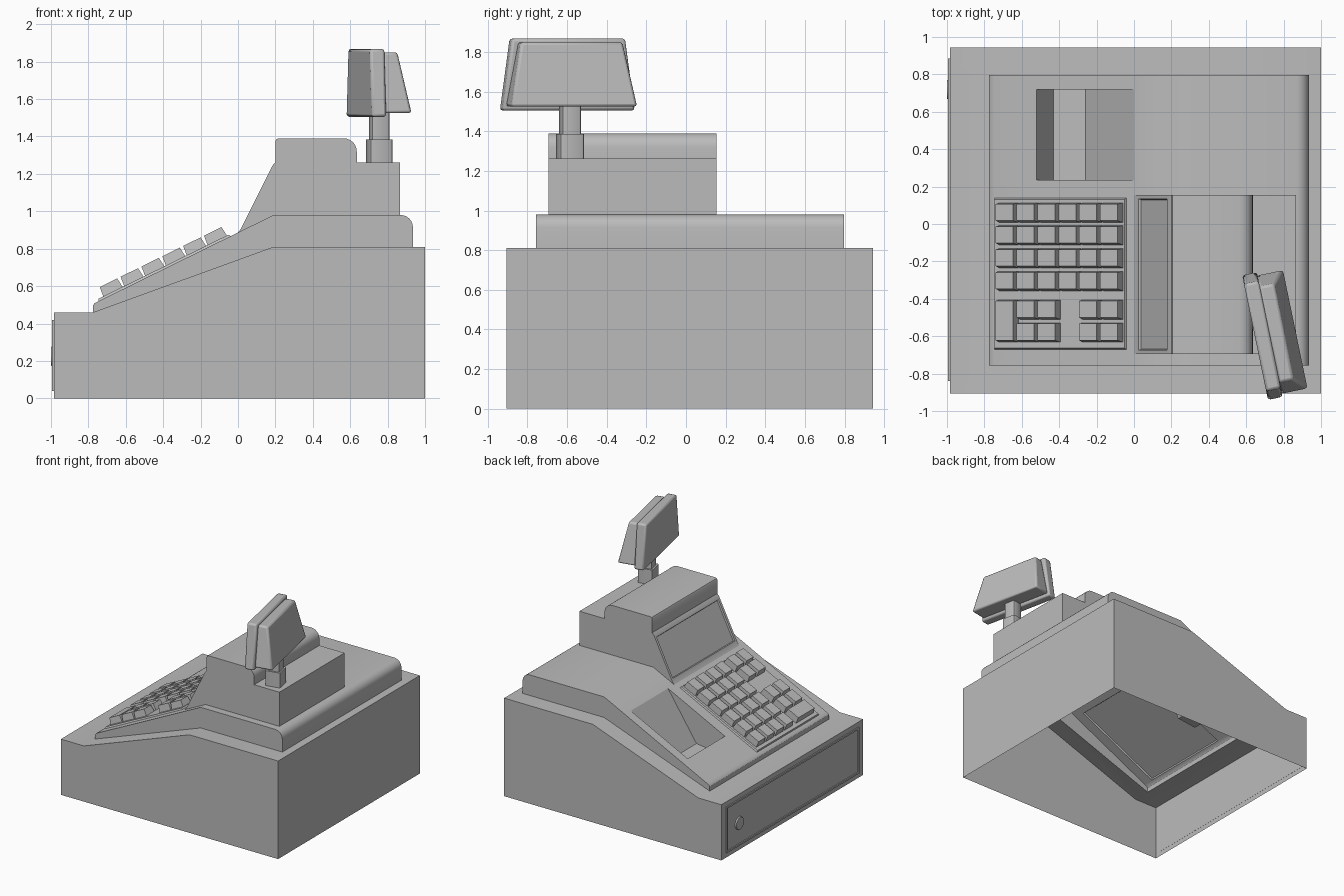
import bpy, bmesh, math
from mathutils import Matrix, Vector

if "Cube" in bpy.data.objects:
    bpy.data.objects.remove(bpy.data.objects["Cube"])

grey = bpy.data.materials.new("grey plastic")
grey.diffuse_color = (0.5, 0.5, 0.5, 1)
grey.use_nodes = True
grey.node_tree.nodes["Principled BSDF"].inputs["Base Color"].default_value = grey.diffuse_color


def finish(bm, name, bevel=0, flip=False):
    bmesh.ops.remove_doubles(bm, verts=bm.verts, dist=1e-5)
    bmesh.ops.recalc_face_normals(bm, faces=bm.faces)
    if flip:
        bmesh.ops.reverse_faces(bm, faces=bm.faces)
    me = bpy.data.meshes.new(name)
    bm.to_mesh(me)
    bm.free()
    me.materials.append(grey)
    ob = bpy.data.objects.new(name, me)
    bpy.context.collection.objects.link(ob)
    if bevel:
        mod = ob.modifiers.new("bevel", 'BEVEL')
        mod.width, mod.segments = bevel, 2
    bpy.ops.object.select_all(action='DESELECT')
    ob.select_set(True)
    bpy.context.view_layer.objects.active = ob
    bpy.ops.object.shade_smooth_by_angle(angle=math.radians(31))
    return ob


def shell(path, ys, under=(), holes=()):
    """Sweep an open x-z path along y; leave holes given as (x0, x1, y0, y1)."""
    bm = bmesh.new()
    rows = [[bm.verts.new((x, y, z)) for x, z in path] for y in ys]
    e = 1e-4
    for a, b, y0, y1 in zip(rows, rows[1:], ys, ys[1:]):
        for i in range(len(path) - 1):
            xa, xb = path[i][0], path[i + 1][0]
            if any(xb - xa > e and xa > h[0] - e and xb < h[1] + e
                   and y0 > h[2] - e and y1 < h[3] + e for h in holes):
                continue
            bm.faces.new((a[i], a[i + 1], b[i + 1], b[i]))
    for row, y in ((rows[0], ys[0]), (rows[-1], ys[-1])):
        bm.faces.new(row + [bm.verts.new((x, y, z)) for x, z in under])
    return bm


def block(bm, base, top, z0, z1, m=Matrix(), bottom=True):
    """Tapered box; base and top are (x0, x1, y0, y1)."""
    rings = []
    for (x0, x1, y0, y1), z in ((base, z0), (top, z1)):
        rings.append([bm.verts.new(m @ Vector(p)) for p in
                      ((x0, y0, z), (x1, y0, z), (x1, y1, z), (x0, y1, z))])
    lo, hi = rings
    bm.faces.new(hi)
    if bottom:
        bm.faces.new(lo[::-1])
    for i in range(4):
        j = (i + 1) % 4
        bm.faces.new((lo[i], lo[j], hi[j], hi[i]))


def arc(cx, cz, r, n=6):
    return [(cx + r * math.sin(t), cz + r * math.cos(t))
            for t in (math.pi / 2 * i / n for i in range(n + 1))]


def slope(x):
    return (x, 0.505 + (x + 0.775) * 0.475 / 0.965)


# open-bottomed drawer body
T0, T1 = -0.757, 0.797
body = [(-0.985, 0), (-0.985, 0.46), (-0.775, 0.46), (0.19, 0.81),
        (0.935, 0.81), (1, 0.81), (1, 0)]
finish(shell(body, [-0.905, T0, T1, 0.945], holes=[(-0.775, 0.935, T0, T1)]), "body")

# sloped upper deck with openings for the keyboard and paper slot
KX0, KX1, KY0, KY1 = -0.745, -0.04, -0.67, 0.138
PX0, PX1, PY0, PY1 = -0.52, 0.0, 0.235, 0.72
deck = [(-0.775, 0.46), (-0.775, 0.497), (-0.768, 0.508)]
deck += [slope(x) for x in (KX0, PX0, KX1, PX1, 0.19)]
deck += arc(0.87, 0.915, 0.065) + [(0.935, 0.81)]
finish(shell(deck, [T0, KY0, KY1, PY0, PY1, T1], under=[(0.19, 0.81)],
             holes=[(KX0, KX1, KY0, KY1), (PX0, PX1, PY0, PY1)]), "deck")

# paper slot: recess with a long ramp
finish(shell([slope(PX0), (-0.43, 0.48), (-0.26, 0.5), slope(PX1)], [PY0, PY1]),
       "paper_slot", flip=True)

# operator display housing with a recessed screen
H0, H1 = -0.695, 0.155
bm = shell([slope(0.0), (0.015, 0.905), (0.185, 1.245), (0.2, 1.262),
            (0.865, 1.262), (0.865, 0.98)], [H0, H1], under=[(0.19, 0.98)])
bmesh.ops.recalc_face_normals(bm, faces=bm.faces)
screen = [f for f in bm.faces if f.normal.x < -0.8 and len(f.verts) == 4
          and f.calc_area() > 0.2]
bmesh.ops.inset_individual(bm, faces=screen, thickness=0.03, depth=0)
bmesh.ops.inset_individual(bm, faces=screen, thickness=0.006, depth=-0.012)
finish(bm, "screen_housing")

# printer cover on the housing
finish(shell([(0.2, 1.262), (0.2, 1.375), (0.206, 1.386), (0.217, 1.39)]
             + arc(0.565, 1.32, 0.07) + [(0.635, 1.262)], [H0, H1]), "printer_cover")

# keyboard panel and keys, laid out in the plane of the slope
ang = math.atan(0.475 / 0.965)
ca = math.cos(ang)
M = Matrix.Translation((-0.775, 0, 0.505)) @ Matrix.Rotation(-ang, 4, 'Y')
bm = bmesh.new()
s0, s1 = (KX0 + 0.775) / ca, (KX1 + 0.775) / ca
block(bm, (s0, s1, KY0, KY1), (s0 + 0.006, s1 - 0.006, KY0 + 0.006, KY1 - 0.006),
      0, 0.012, M, bottom=False)
finish(bm, "keyboard_panel")

bm = bmesh.new()
rows = [0.06, -0.06, -0.183, -0.305, -0.458, -0.58]
keys = [(c, y, y) for y in rows[:4] for c in range(6)]
keys += [(c, y, y) for y in rows[4:] for c in (1, 2, 4, 5)]
keys.append((0, rows[5], rows[4]))      # tall key
for c, ya, yb in keys:
    s = (0.06 + 0.1115 * c) / ca
    y0, y1 = ya - 0.052, yb + 0.052
    block(bm, (s, s + 0.115, y0, y1),
          (s + 0.005, s + 0.109, y0 + 0.01, y1 - 0.005), 0.012, 0.065, M, bottom=False)
finish(bm, "keys")

# cash drawer front with a thin rim, and its lock
bm = bmesh.new()
block(bm, (-0.995, -0.984, -0.84, 0.885), (-0.995, -0.984, -0.84, 0.885), 0.04, 0.42)
bmesh.ops.recalc_face_normals(bm, faces=bm.faces)
front = [f for f in bm.faces if f.normal.x < -0.9]
bmesh.ops.inset_individual(bm, faces=front, thickness=0.02, depth=0)
bmesh.ops.inset_individual(bm, faces=front, thickness=0.003, depth=-0.006)
finish(bm, "drawer_front")
bm = bmesh.new()
bmesh.ops.create_cone(bm, cap_ends=True, segments=24, radius1=0.054, radius2=0.05, depth=0.015,
                      matrix=Matrix.Translation((-0.9925, 0.72, 0.225))
                      @ Matrix.Rotation(-math.pi / 2, 4, 'Y'))
finish(bm, "drawer_lock")

# customer display on a post, turned slightly
D = Matrix.Translation((0.755, -0.585, 0)) @ Matrix.Rotation(math.radians(11.7), 4, 'Z')
for name, h, z0, z1 in (("post_base", 0.062, 1.262, 1.385), ("post", 0.049, 1.385, 1.54)):
    bm = bmesh.new()
    r = (-h, h, -h, h)
    block(bm, r, r, z0, z1, D)
    bmesh.ops.bevel(bm, geom=[e for e in bm.edges
                              if abs(e.verts[0].co.z - e.verts[1].co.z) > 0.05],
                    offset=0.015, segments=2, profile=0.5, affect='EDGES')
    finish(bm, name)
for name, base, top, z0, z1 in (
        ("display_back", (-0.11, -0.03, -0.342, 0.342), (-0.11, -0.03, -0.292, 0.292), 1.505, 1.868),
        ("display_front", (-0.035, 0.112, -0.325, 0.325), (-0.035, 0.047, -0.262, 0.262), 1.525, 1.85)):
    bm = bmesh.new()
    block(bm, base, top, z0, z1, D)
    finish(bm, name, bevel=0.014)
